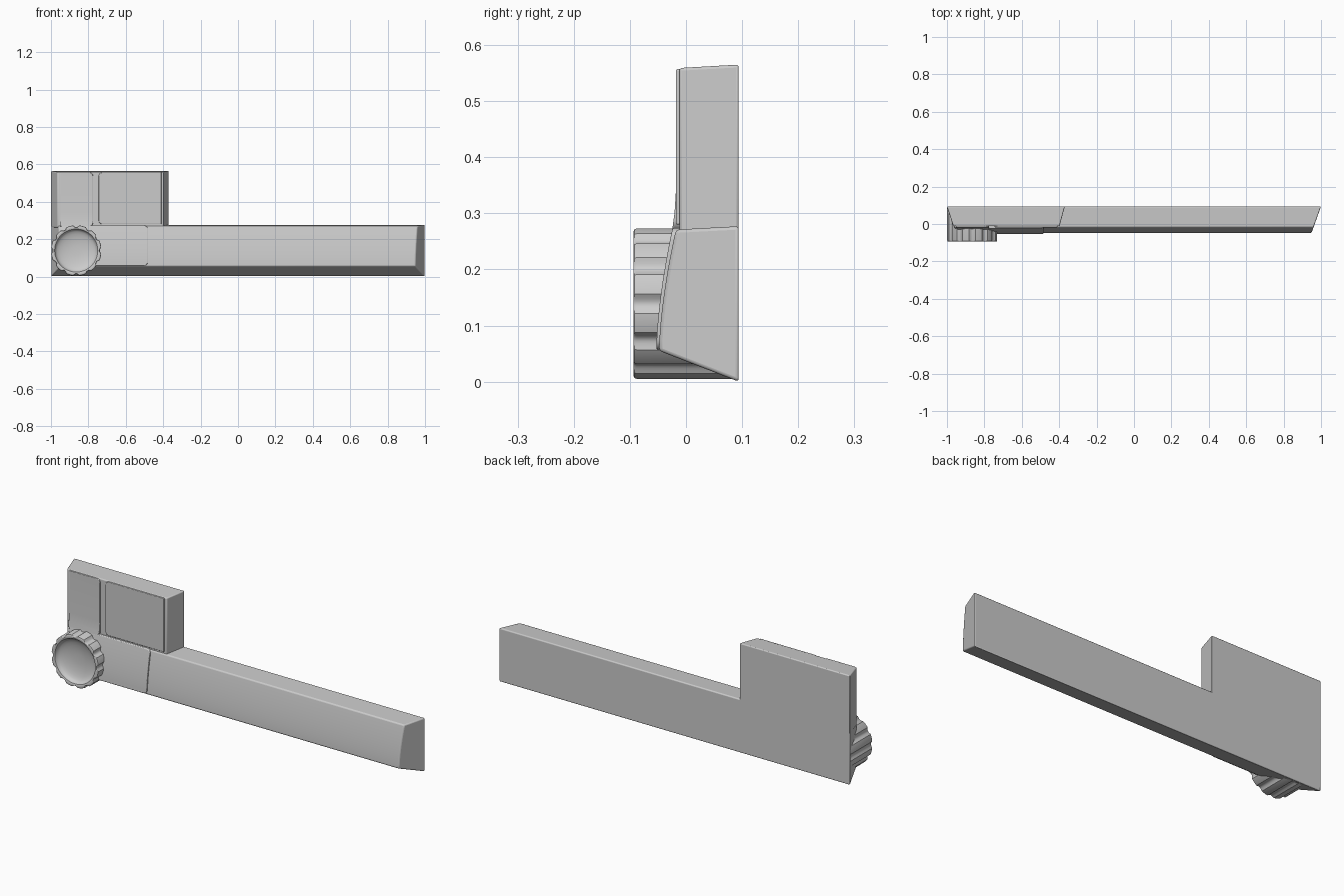
import bpy, bmesh
from math import sin, cos, pi, radians

if "Cube" in bpy.data.objects:
    bpy.data.objects.remove(bpy.data.objects["Cube"])

BACK = 0.094


def finish(name, bm, bevel=0.0):
    bmesh.ops.recalc_face_normals(bm, faces=bm.faces)
    me = bpy.data.meshes.new(name)
    bm.to_mesh(me)
    bm.free()
    ob = bpy.data.objects.new(name, me)
    bpy.context.collection.objects.link(ob)
    if bevel:
        mod = ob.modifiers.new("edge_rounding", 'BEVEL')
        mod.width, mod.segments, mod.limit_method = bevel, 3, 'ANGLE'
        mod.angle_limit = radians(35)
    bpy.ops.object.select_all(action='DESELECT')
    ob.select_set(True)
    bpy.context.view_layer.objects.active = ob
    bpy.ops.object.shade_smooth_by_angle(angle=radians(32))
    return ob


def prism(profile, left, right):
    """Close a (y, z) profile between two ends given as functions of y."""
    bm = bmesh.new()
    a = [bm.verts.new((left(y), y, z)) for y, z in profile]
    b = [bm.verts.new((right(y), y, z)) for y, z in profile]
    bm.faces.new(a)
    bm.faces.new(b)
    for i in range(len(a)):
        j = (i + 1) % len(a)
        bm.faces.new((a[i], a[j], b[j], b[i]))
    return bm


def plate(name, x0, x1, front, round_x, radius=0.02, depth=0.05):
    """Thin raised plate following a front curve, corners rounded at round_x."""
    prof = [(front[0][0] + depth, front[0][1])] + front + [(front[-1][0] + depth, front[-1][1])]
    bm = prism(prof, lambda y: x0, lambda y: x1)
    ends = (front[0][1], front[-1][1])
    corners = [e for e in bm.edges
               if all(abs(v.co.x - round_x) < 1e-5 for v in e.verts)
               and abs(e.verts[0].co.z - e.verts[1].co.z) < 1e-5
               and min(abs(e.verts[0].co.z - z) for z in ends) < 1e-5]
    bmesh.ops.bevel(bm, geom=corners, offset=radius, segments=4, profile=0.5, affect='EDGES')
    return finish(name, bm, 0.003)


def front_curve(y0, y1, z0, z1, n=7):
    return [(y0 + (y1 - y0) * (i / n) ** 1.6, z0 + (z1 - z0) * i / n) for i in range(n + 1)]


# long bar with a gently curved front and slanted ends
def slant(y):
    return 0.05 * (BACK - y) / 0.14


bar = [(BACK, 0.0)] + front_curve(-0.048, -0.018, 0.055, 0.271, 12) + [(BACK, 0.277)]
finish("long_bar", prism(bar, lambda y: -1 + slant(y), lambda y: 1 - slant(y)), 0.006)

# upper block
block = [(BACK, 0.262), (-0.012, 0.262), (-0.012, 0.559), (BACK, 0.565)]
finish("upper_block", prism(block, lambda y: -1 + 0.9 * slant(y),
                            lambda y: -0.37 - 0.75 * slant(y)), 0.005)

# raised plates: lower one on the bar, two on the block with a groove between
plate("lower_plate", -0.945, -0.483, front_curve(-0.053, -0.024, 0.057, 0.274), -0.483)
plate("upper_left_plate", -0.952, -0.775,
      [(-0.025, 0.268), (-0.0205, 0.30), (-0.018, 0.34), (-0.018, 0.557)], -0.775)
plate("upper_right_plate", -0.745, -0.41, [(-0.018, 0.28), (-0.018, 0.557)], -0.745)

# fluted knob with a dished front
N, FLUTES = 192, 12
CX, CZ = -0.865, 0.139
rings = [(0.135, 0.085, 1), (0.135, -0.088, 1), (0.1335, -0.092, 1), (0.129, -0.094, 0.7),
         (0.121, -0.094, 0), (0.115, -0.092, 0), (0.112, -0.087, 0)]
rings += [(0.112 * cos(t * pi / 14), -0.087 + 0.03 * sin(t * pi / 14), 0) for t in range(1, 7)]
bm = bmesh.new()
loops = []
for r, y, k in rings:
    loop = []
    for i in range(N):
        a = 2 * pi * i / N
        rr = r - k * 0.009 * max(0.0, cos(FLUTES * a))
        loop.append(bm.verts.new((CX + rr * cos(a), y, CZ + rr * sin(a))))
    loops.append(loop)
for p, q in zip(loops, loops[1:]):
    for i in range(N):
        j = (i + 1) % N
        bm.faces.new((p[i], p[j], q[j], q[i]))
bm.faces.new(loops[0])
bm.faces.new(loops[-1])
finish("knob", bm)
